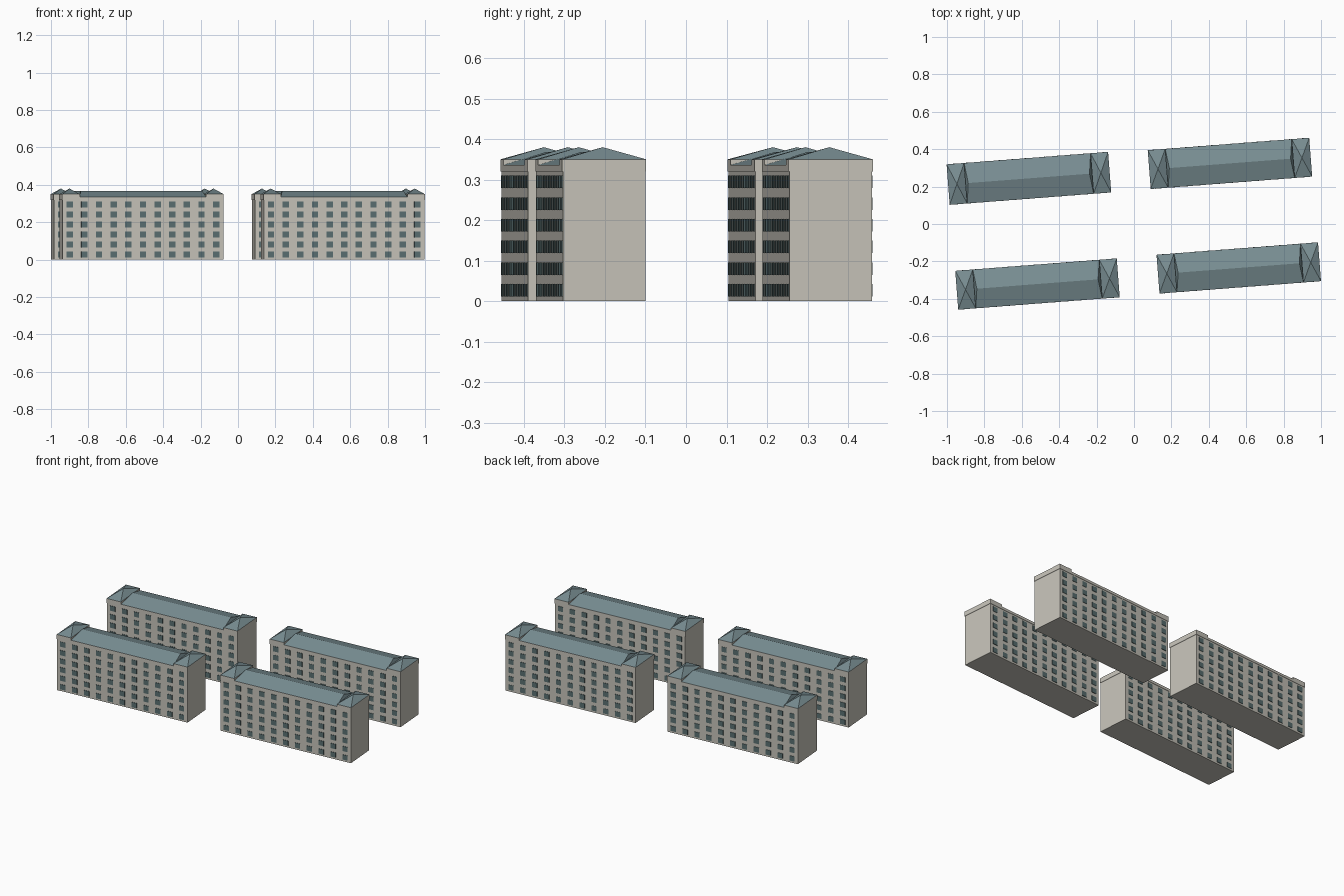
import bpy, bmesh
from math import radians
from mathutils import Matrix, Vector

if "Cube" in bpy.data.objects:
    bpy.data.objects.remove(bpy.data.objects["Cube"])

ANGLE = radians(4.4)
L = 0.862          # building length
PAV = 0.092        # length of the raised end pavilions
WALL_TOP, EAVE, PAV_TOP, RIDGE, APEX = 0.32, 0.336, 0.35, 0.368, 0.38
COLS, ROWS = 11, 6


def material(name, rgb):
    m = bpy.data.materials.new(name)
    m.diffuse_color = (*rgb, 1)
    m.use_nodes = True
    m.node_tree.nodes["Principled BSDF"].inputs["Base Color"].default_value = m.diffuse_color
    return m


WALL = material("plaster", (0.57, 0.55, 0.49))
ROOF = material("roof_teal", (0.19, 0.27, 0.29))
GLASS = material("window_teal", (0.10, 0.16, 0.165))


def box(bm, x0, x1, y0, y1, z0, z1):
    size = Vector((x1 - x0, y1 - y0, z1 - z0))
    mid = Vector((x0 + x1, y0 + y1, z0 + z1)) / 2
    bmesh.ops.create_cube(bm, size=1, matrix=Matrix.Translation(mid) @ Matrix.Diagonal((*size, 1)))


def hip(bm, x0, x1, w, z0, z1, inset):
    """Hip roof; becomes a pyramid when the inset is half the length."""
    base = [(x0, -w, z0), (x1, -w, z0), (x1, w, z0), (x0, w, z0)]
    top = [(x0 + inset, 0, z1), (x1 - inset, 0, z1)]
    v = [bm.verts.new(p) for p in base + top]
    for f in ((0, 1, 5, 4), (2, 3, 4, 5), (1, 2, 5), (3, 0, 4), (3, 2, 1, 0)):
        bm.faces.new([v[i] for i in f])
    bmesh.ops.remove_doubles(bm, verts=v, dist=1e-5)


def finish(bm, name, mat, place):
    bmesh.ops.dissolve_degenerate(bm, edges=bm.edges, dist=1e-6)
    bmesh.ops.recalc_face_normals(bm, faces=bm.faces)
    me = bpy.data.meshes.new(name)
    bm.to_mesh(me)
    bm.free()
    me.materials.append(mat)
    ob = bpy.data.objects.new(name, me)
    ob.matrix_world = place
    bpy.context.collection.objects.link(ob)


def building(tag, cx, cy, width):
    place = Matrix.Translation((cx, cy, 0)) @ Matrix.Rotation(ANGLE, 4, 'Z')
    h, w = L / 2, width / 2
    inner = h - PAV

    # main block
    bm = bmesh.new()
    box(bm, -h, h, -w, w, 0, WALL_TOP)
    finish(bm, f"walls_{tag}", WALL, place)

    # slightly projecting cornice, raised at both ends
    bm = bmesh.new()
    c = 0.002
    box(bm, -inner, inner, -w - c, w + c, WALL_TOP, EAVE)
    for s in (-1, 1):
        x0, x1 = sorted((s * inner, s * (h + c)))
        box(bm, x0, x1, -w - c, w + c, WALL_TOP, PAV_TOP)
    finish(bm, f"cornice_{tag}", WALL, place)

    # long hipped roof between the pavilions
    bm = bmesh.new()
    hip(bm, -inner, inner, w + c, EAVE, RIDGE, 0.014)
    finish(bm, f"main_roof_{tag}", ROOF, place)

    # pyramid roofs on the pavilions
    bm = bmesh.new()
    for s in (-1, 1):
        x0, x1 = sorted((s * inner, s * (h + c)))
        hip(bm, x0, x1, w + c, PAV_TOP, APEX, (x1 - x0) / 2)
    finish(bm, f"pavilion_roofs_{tag}", ROOF, place)

    # window grid on front and back
    bm = bmesh.new()
    for side in (-1, 1):
        y0, y1 = sorted((side * (w - 0.002), side * (w + 0.0025)))
        for i in range(COLS):
            x = (i - (COLS - 1) / 2) * 0.0785
            for j in range(ROWS):
                z = 0.027 + j * 0.0535
                box(bm, x - 0.017, x + 0.017, y0, y1, z - 0.0155, z + 0.0155)
    finish(bm, f"windows_{tag}", GLASS, place)


building("back_left", -0.562, 0.244, 0.213)
building("back_right", 0.513, 0.324, 0.204)
building("front_left", -0.516, -0.321, 0.204)
building("front_right", 0.560, -0.235, 0.204)
